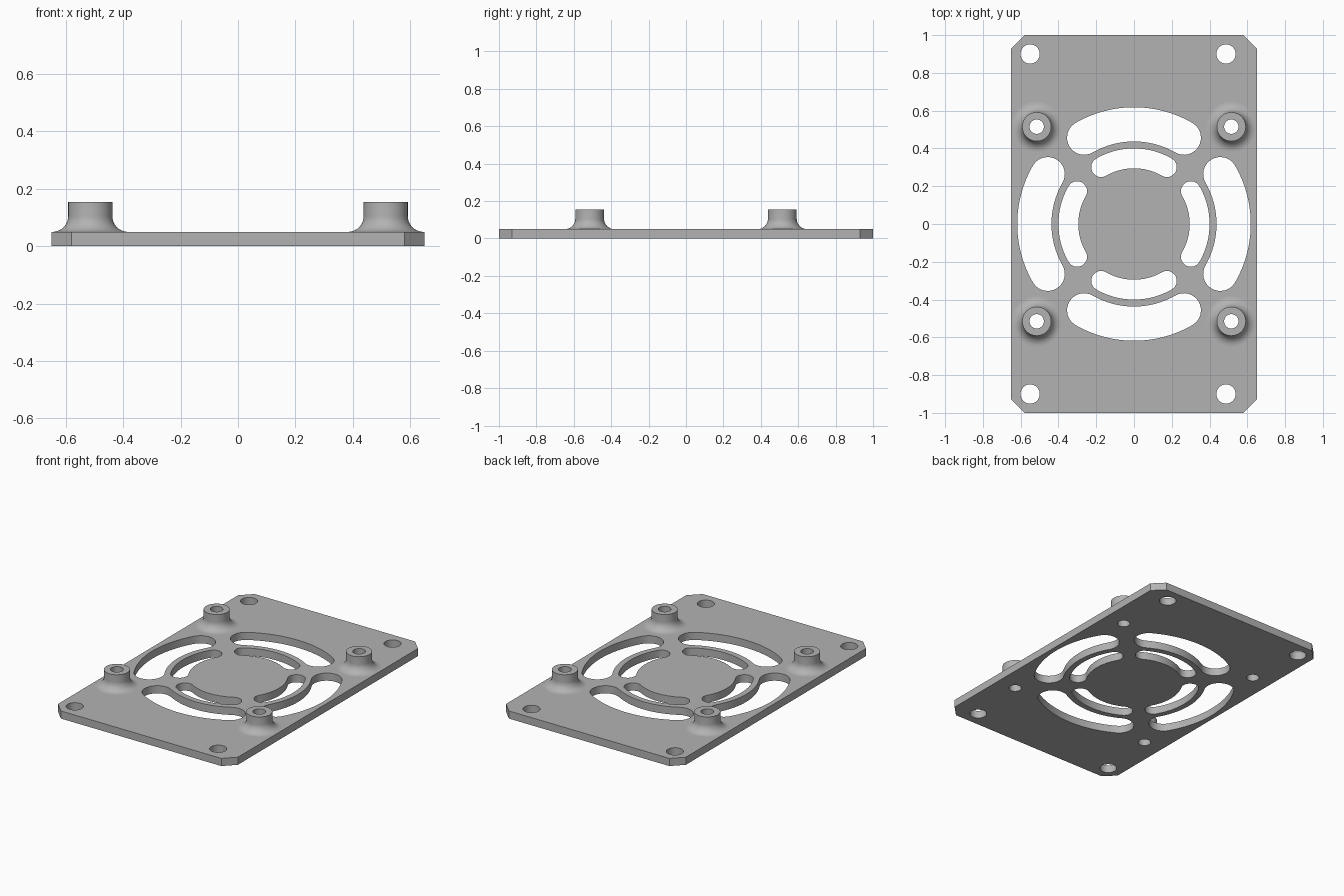
import bpy, bmesh
from math import sin, cos, pi, radians

THICK = 0.05
BOSS_AT = 0.515
BORE = 0.038

cube = bpy.data.objects.get("Cube")
if cube:
    bpy.data.objects.remove(cube, do_unlink=True)

grey = bpy.data.materials.new("plain_grey")
grey.use_nodes = True
colour = (0.45, 0.45, 0.45, 1)
grey.diffuse_color = colour
grey.node_tree.nodes["Principled BSDF"].inputs["Base Color"].default_value = colour


def arc(cx, cy, r, start, end, n):
    """Points along an arc, angles in radians."""
    steps = [start + (end - start) * i / n for i in range(n + 1)]
    return [(cx + r * cos(a), cy + r * sin(a)) for a in steps]


def circle(cx, cy, r, n=40):
    return arc(cx, cy, r, 0, 2 * pi, n)[:-1]


def slot(inner, outer, middle, half=radians(30)):
    """Curved slot with round ends, centred on the angle middle."""
    mid, cap = (inner + outer) / 2, (outer - inner) / 2
    a, b = middle - half, middle + half
    return (arc(0, 0, outer, a, b, 32)
            + arc(mid * cos(b), mid * sin(b), cap, b, b + pi, 16)[1:]
            + arc(0, 0, inner, b, a, 32)[1:]
            + arc(mid * cos(a), mid * sin(a), cap, a + pi, a + 2 * pi, 16)[1:-1])


def finish(obj):
    bpy.ops.object.select_all(action="DESELECT")
    obj.select_set(True)
    bpy.context.view_layer.objects.active = obj
    bpy.ops.object.shade_smooth_by_angle(angle=radians(30))


# Plate outline with cut corners, then every opening
w, d, c = 0.65, 1.0, 0.07
loops = [[(w, c - d), (w, d - c), (w - c, d), (c - w, d),
          (-w, d - c), (-w, c - d), (c - w, -d), (w - c, -d)]]
for quarter in range(4):
    loops.append(slot(0.437, 0.618, quarter * pi / 2))
    loops.append(slot(0.295, 0.40, quarter * pi / 2))
for sy in (-1, 1):
    loops += [circle(x, sy * 0.90, 0.051) for x in (-0.55, 0.487)]
    loops += [circle(sx * BOSS_AT, sy * BOSS_AT, BORE) for sx in (-1, 1)]

curve = bpy.data.curves.new("plate_outline", "CURVE")
curve.dimensions = "2D"
curve.fill_mode = "BOTH"
curve.extrude = THICK / 2
for loop in loops:
    spline = curve.splines.new("POLY")
    spline.points.add(len(loop) - 1)
    for point, (x, y) in zip(spline.points, loop):
        point.co = (x, y, 0, 1)
    spline.use_cyclic_u = True
outline = bpy.data.objects.new("plate_outline", curve)
bpy.context.collection.objects.link(outline)

# Turn the filled outline into a welded solid
bpy.context.view_layer.update()
mesh = bpy.data.meshes.new_from_object(
    outline.evaluated_get(bpy.context.evaluated_depsgraph_get()))
bpy.data.objects.remove(outline, do_unlink=True)
bm = bmesh.new()
bm.from_mesh(mesh)
bmesh.ops.remove_doubles(bm, verts=bm.verts, dist=0.0001)
bmesh.ops.translate(bm, verts=bm.verts, vec=(0, 0, THICK / 2))
bmesh.ops.recalc_face_normals(bm, faces=bm.faces)
bm.to_mesh(mesh)
bm.free()
mesh.materials.clear()
mesh.materials.append(grey)
plate = bpy.data.objects.new("plate", mesh)
bpy.context.collection.objects.link(plate)
finish(plate)

# Standoff: lathed tube with a flared foot
radius, flare, top = 0.077, 0.055, 0.154
profile = [(BORE, THICK), (BORE, top), (radius, top)]
profile += arc(radius + flare, THICK + flare, flare, pi, 1.5 * pi, 10)
boss_mesh = bpy.data.meshes.new("standoff")
bm = bmesh.new()
verts = [bm.verts.new((r, 0, z)) for r, z in profile]
edges = [bm.edges.new(pair) for pair in zip(verts, verts[1:])]
bmesh.ops.spin(bm, geom=verts + edges, cent=(0, 0, 0), axis=(0, 0, 1),
               angle=2 * pi, steps=40, use_merge=True)
bmesh.ops.remove_doubles(bm, verts=bm.verts, dist=0.0001)
bmesh.ops.recalc_face_normals(bm, faces=bm.faces)
if sum(f.normal.z * f.calc_area() for f in bm.faces) < 0:
    bmesh.ops.reverse_faces(bm, faces=bm.faces)
bm.to_mesh(boss_mesh)
bm.free()
boss_mesh.materials.append(grey)
for sx, side in ((-1, "right"), (1, "left")):
    for sy, end in ((-1, "front"), (1, "back")):
        boss = bpy.data.objects.new(f"standoff_{end}_{side}", boss_mesh)
        boss.location = (sx * BOSS_AT, sy * BOSS_AT, 0)
        bpy.context.collection.objects.link(boss)
        finish(boss)
